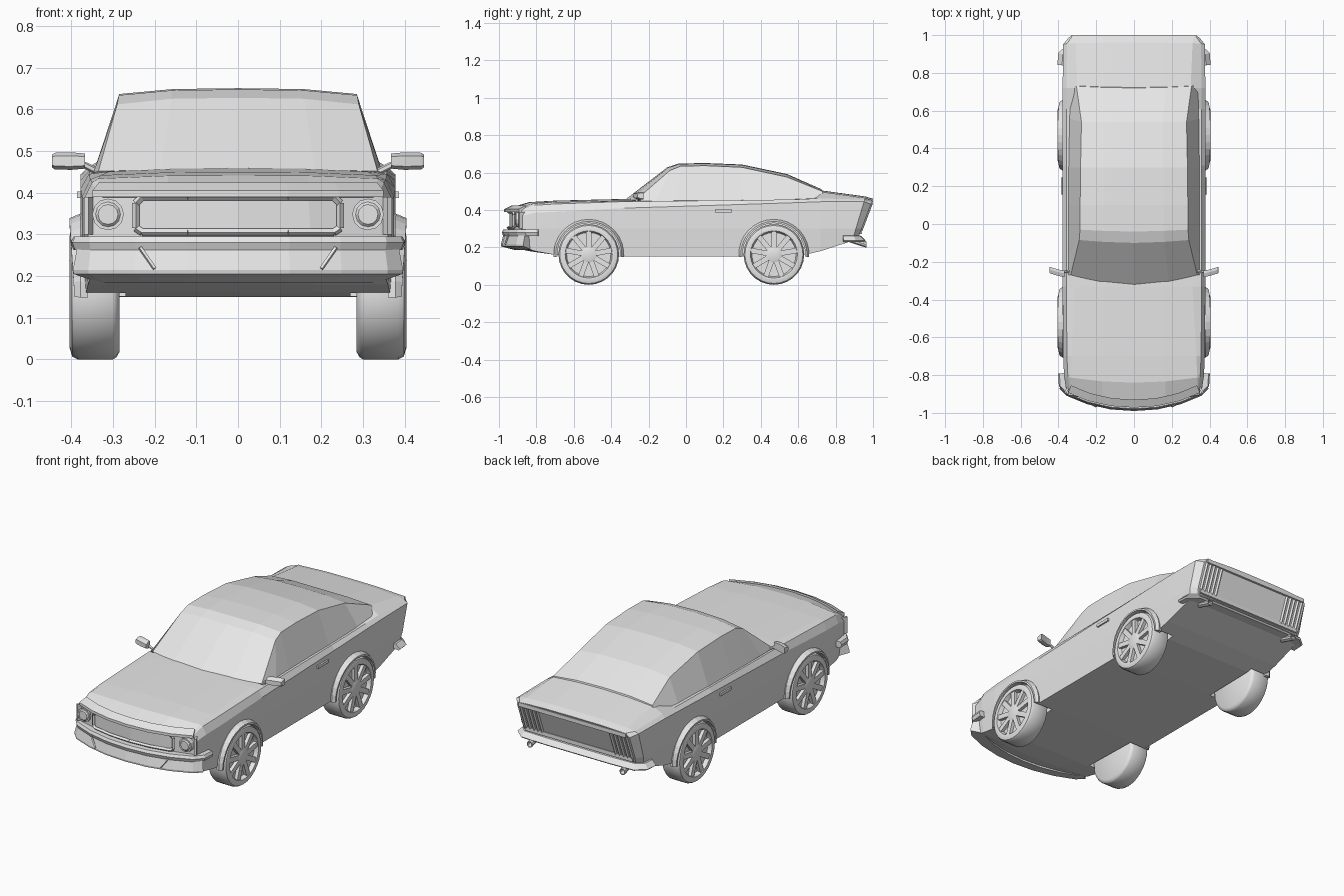
import bpy, bmesh, math
from mathutils import Vector, Matrix

cube = bpy.data.objects.get("Cube")
if cube:
    bpy.data.objects.remove(cube)

paint = bpy.data.materials.new("plain_grey")
paint.use_nodes = True
GREY = (0.8, 0.8, 0.8, 1)
paint.diffuse_color = GREY
paint.node_tree.nodes["Principled BSDF"].inputs["Base Color"].default_value = GREY


def finish(name, bm, smooth=False):
    bmesh.ops.remove_doubles(bm, verts=bm.verts, dist=1e-5)
    bmesh.ops.recalc_face_normals(bm, faces=bm.faces)
    mesh = bpy.data.meshes.new(name)
    bm.to_mesh(mesh)
    bm.free()
    ob = bpy.data.objects.new(name, mesh)
    bpy.context.collection.objects.link(ob)
    mesh.materials.append(paint)
    if smooth:
        bpy.ops.object.select_all(action='DESELECT')
        ob.select_set(True)
        bpy.context.view_layer.objects.active = ob
        bpy.ops.object.shade_smooth_by_angle(angle=math.radians(35))
    return ob


def loft(bm, rings, closed=True, cap=True, loop=False):
    """Skin a list of point rings; returns the vertex rings."""
    vs = [[bm.verts.new(p) for p in r] for r in rings]
    n = len(vs[0])
    for a, b in zip(vs, vs[1:] + (vs[:1] if loop else [])):
        for i in range(n if closed else n - 1):
            j = (i + 1) % n
            bm.faces.new((a[i], a[j], b[j], b[i]))
    if cap and not loop:
        bm.faces.new(vs[0])
        bm.faces.new(vs[-1])
    return vs


def sweep(name, half_path, profile):
    """Bar of (outward, z) profile along a mirrored plan path from the centre."""
    path = [Vector((-x, y)) for x, y in half_path[:0:-1]] + [Vector(p) for p in half_path]
    sign = -1 if half_path[0][1] < 0 else 1
    rings = []
    for i, p in enumerate(path):
        t = (path[min(i + 1, len(path) - 1)] - path[max(i - 1, 0)]).normalized()
        out = Vector((-t.y, t.x)) * sign
        rings.append([(*(p + out * o), z) for o, z in profile])
    bm = bmesh.new()
    loft(bm, rings)
    return finish(name, bm)


def rod(name, a, b, r, sides=4, r2=None):
    a, b = Vector(a), Vector(b)
    bm = bmesh.new()
    turn = (b - a).to_track_quat('Z', 'Y').to_matrix().to_4x4()
    bmesh.ops.create_cone(bm, cap_ends=True, segments=sides, radius1=r, radius2=r2 or r,
                          depth=(b - a).length, matrix=Matrix.Translation((a + b) / 2) @ turn)
    return finish(name, bm)


def box(name, centre, size, turn=0):
    bm = bmesh.new()
    bmesh.ops.create_cube(bm, size=1, matrix=Matrix.Translation(centre)
                          @ Matrix.Rotation(turn, 4, 'Z') @ Matrix.Diagonal((*size, 1)))
    return finish(name, bm)


def lathe_x(name, centre, profile, sides, smooth=True, side=1):
    """Spin an (x, radius) profile about the axle direction."""
    bm = bmesh.new()
    rings = []
    for k in range(sides):
        a = 2 * math.pi * k / sides
        rings.append([(side * x, centre[0] + r * math.cos(a), centre[1] + r * math.sin(a))
                      for x, r in profile])
    loft(bm, rings, closed=False, loop=True)
    return finish(name, bm, smooth)


# Body shell: y, bow, rake, half width, crown x, top z, shoulder z, crease z, bottom z
stations = [
    (-.945, .07, 0, .36, .335, .41, .40, .37, .205),
    (-.84, .03, 0, .37, .335, .442, .425, .385, .18),
    (-.70, 0, 0, .375, .33, .45, .432, .39, .16),
    (-.33, 0, 0, .378, .31, .459, .445, .41, .15),
    (.31, 0, 0, .378, .31, .458, .452, .43, .15),
    (.61, 0, 0, .378, .30, .47, .457, .44, .155),
    (.72, 0, 0, .378, .30, .505, .462, .444, .18),
    (.96, 0, .3, .375, .31, .472, .455, .445, .235),
    (1.0, 0, .38, .345, .32, .46, .452, .43, .25),
]
rings = []
for y, bow, rake, w, xc, zt, zs, zc, zb in stations:
    half = [(0, zt), (xc / 2, zt - .001), (xc, zt - .008), (w - .02, zs), (w, zc), (w, .3),
            (w - .01, zb), (w / 2, zb), (0, zb)]
    full = half + [(-x, z) for x, z in half[-2:0:-1]]
    rings.append([(x, y + bow * (x / .355) ** 2 - rake * (zt - z), z) for x, z in full])
bm = bmesh.new()
skins = loft(bm, rings, cap=False)
for v in (skins[0], skins[-1]):
    for s in (1, -1):
        for ids in ((0, 1, 7, 8), (1, 2, 6, 7), (2, 3, 4, 5, 6)):
            bm.faces.new([v[s * i % 16] for i in ids])
body = finish("body_shell", bm)

# Wheel arch openings
AXLES = {"front": -.52, "rear": .47}
HUB = .162
for y in AXLES.values():
    for s in (1, -1):
        cutter = rod("arch_cutter", (s * .27, y, HUB), (s * .6, y, HUB), .17, 28)
        cutter.hide_render = True
        mod = body.modifiers.new("arch", 'BOOLEAN')
        mod.operation, mod.solver, mod.object = 'DIFFERENCE', 'EXACT', cutter
        bpy.context.view_layer.objects.active = body
        bpy.ops.object.modifier_apply(modifier=mod.name)
        bpy.data.objects.remove(cutter)

# Cabin: centre y, centre z, edge x, edge y, edge z, base y
spine = [(-.325, .455, .335, -.27, .452, -.27), (-.10, .628, .29, -.085, .612, -.16),
         (-.04, .648, .286, -.03, .634, -.05), (.10, .651, .285, .10, .637, .10),
         (.30, .643, .283, .30, .628, .30), (.54, .592, .278, .54, .576, .56),
         (.72, .513, .305, .73, .50, .735), (.74, .45, .305, .74, .45, .74)]
rings = []
for yc, zc, xe, ye, ze, yb in spine:
    half = [(0, yc, zc), (xe * .55, yc + (ye - yc) * .35, zc - (zc - ze) * .15), (xe, ye, ze),
            (.347, yb, .448), (.33, yb, .42)]
    rings.append([(-x, y, z) for x, y, z in half[:0:-1]] + half)
bm = bmesh.new()
loft(bm, rings)
finish("cabin", bm)

# Wheels, spokes and arch lips
for end, y in AXLES.items():
    for s, side in ((1, "left"), (-1, "right")):
        tag = f"{end}_{side}"
        lathe_x("tyre_" + tag, (y, HUB),
                [(.285, 0), (.285, .145), (.292, .157), (.30, .162), (.385, .162), (.398, .155),
                 (.404, .135), (.402, .126), (.38, .118), (.38, 0)], 28, True, s)
        lathe_x("hub_" + tag, (y, HUB), [(.375, .045), (.398, .042), (.402, .03), (.402, 0)],
                18, True, s)
        bm = bmesh.new()
        for k in range(9):
            m = (Matrix.Translation((s * .389, y, HUB))
                 @ Matrix.Rotation(2 * math.pi * k / 9, 4, 'X')
                 @ Matrix.Translation((0, 0, .08)) @ Matrix.Diagonal((.018, .028, .09, 1)))
            bmesh.ops.create_cube(bm, size=1, matrix=m)
        finish("spokes_" + tag, bm)
        rings = []
        for k in range(17):
            a = math.radians(-4 + 188 * k / 16)
            flare = .012 * max(0, math.sin(a))
            rings.append([(s * x, y + r * math.cos(a), HUB + r * math.sin(a)) for x, r in
                          ((.36, .184), (.378, .188), (.393 + flare, .177),
                           (.393 + flare, .168), (.36, .168))])
        bm = bmesh.new()
        loft(bm, rings)
        finish("arch_lip_" + tag, bm)


def nose(x):
    return -.945 + .07 * (x / .355) ** 2


# Front: hood lip, bumper bar and valance
plan = [(0, -.96), (.12, -.952), (.24, -.925), (.345, -.882)]
corner = [(.374, -.85), (.377, -.79)]
sweep("hood_lip", plan, [(-.03, .425), (.012, .405), (.012, .39), (-.03, .388)])
sweep("front_valance", plan + corner[:1],
      [(-.03, .295), (.012, .285), (.03, .215), (.028, .205), (-.05, .185)])
sweep("front_bumper", plan + corner, [(-.02, .295), (.018, .295), (.025, .28), (.018, .262), (-.02, .262)])

# Grille frame and headlights
loop = [(-.245, .315), (-.245, .375), (-.23, .39), (-.12, .39), (0, .39), (.12, .39), (.23, .39),
        (.245, .375), (.245, .315), (.23, .305), (.12, .305), (0, .305), (-.12, .305), (-.23, .305)]
for (xa, za), (xb, zb) in zip(loop, loop[1:] + loop[:1]):
    rod("grille_frame", (xa, nose(xa) - .006, za), (xb, nose(xb) - .006, zb), .009)
for s, side in ((1, "left"), (-1, "right")):
    x, y = s * .312, nose(.312)
    rod("headlight_ring_" + side, (x, y + .03, .348), (x, y - .018, .348), .038, 12)
    rod("headlight_lens_" + side, (x, y - .016, .348), (x, y - .024, .348), .032, 12, .024)
    box("headlight_cheek_" + side, (s * .352, -.872, .345), (.012, .05, .09), s * .5)
    rod("valance_crease_" + side, (s * .235, -.95, .268), (s * .2, -.966, .218), .005)

    # Mirrors and door handles
    rod("mirror_stalk_" + side, (s * .335, -.25, .45), (s * .38, -.255, .472), .008, 6)
    bm = bmesh.new()
    loft(bm, [[(s * px, py + dy, .476 + dz * h) for dy, dz in
               ((-.02, -.6), (-.02, .6), (.0, 1), (.014, 1), (.014, -1), (.0, -1))]
              for px, py, h in ((.367, -.262, .018), (.40, -.255, .021), (.44, -.243, .02),
                                (.447, -.24, .015))])
    finish("mirror_" + side, bm)
    box("door_handle_" + side, (s * .38, .2, .395), (.014, .09, .016))

    # Exhaust tips
    bm = bmesh.new()
    loft(bm, [[(s * .285 + r * math.cos(a * math.pi / 5), py, pz + r * math.sin(a * math.pi / 5))
               for a in range(10)] for py, pz, r in
              ((.85, .25, .016), (.965, .215, .018), (.965, .215, .013), (.93, .226, .013))])
    finish("exhaust_" + side, bm)


def tail(z):
    return 1.0 - .38 * (.46 - z)


# Rear: recessed-look surround, tail light slats and lower lip
for z, h in ((.44, .022), (.283, .022)):
    box("tail_surround", (0, tail(z) - .004, z), (.66, .024, h))
for s in (1, -1):
    for k in range(5):
        x = s * (.225 + .025 * k)
        rod("tail_light_slat", (x, tail(.29), .29), (x, tail(.435), .435), .008)
sweep("rear_lip", [(0, .93), (.2, .93), (.34, .925), (.373, .895), (.376, .84)],
      [(-.04, .268), (.005, .262), (.03, .238), (.022, .23), (-.04, .236)])
